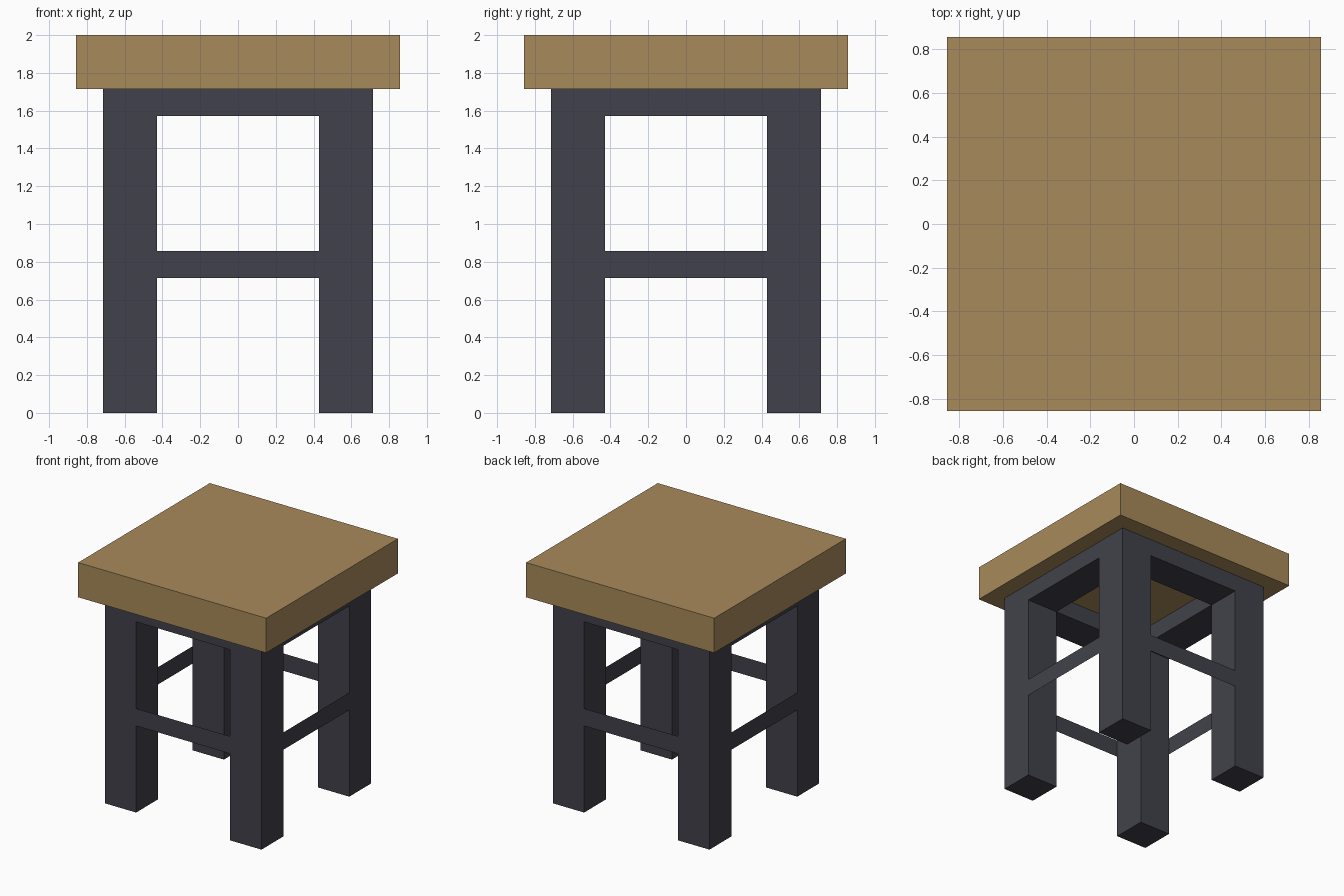
import bpy, bmesh
from mathutils import Matrix, Vector

if "Cube" in bpy.data.objects:
    bpy.data.objects.remove(bpy.data.objects["Cube"])

U = 1 / 14  # module: every dimension is a whole number of these


def material(name, rgb):
    m = bpy.data.materials.new(name)
    m.diffuse_color = (*rgb, 1)
    m.use_nodes = True
    m.node_tree.nodes["Principled BSDF"].inputs["Base Color"].default_value = m.diffuse_color
    return m


wood = material("tan wood", (0.39, 0.255, 0.103))
dark = material("charcoal paint", (0.053, 0.053, 0.069))


def add_object(name, bm, mat):
    me = bpy.data.meshes.new(name)
    bm.to_mesh(me)
    bm.free()
    me.materials.append(mat)
    ob = bpy.data.objects.new(name, me)
    bpy.context.collection.objects.link(ob)
    return ob


def box(name, lo, hi, mat, turn=0):
    """Box between two corners in modules, turned by quarter turns about z."""
    lo, hi = Vector(lo) * U, Vector(hi) * U
    bm = bmesh.new()
    bmesh.ops.create_cube(bm, size=1, matrix=Matrix.Translation((lo + hi) / 2)
                          @ Matrix.Diagonal((*(hi - lo), 1)))
    bm.transform(Matrix.Rotation(turn * 1.5707963268, 4, 'Z'))
    return add_object(name, bm, mat)


def panel(name, x, y, z0, z1, mat, turn):
    """Single upright sheet, flush with the outer leg faces."""
    bm = bmesh.new()
    pts = [(-x, y, z0), (x, y, z0), (x, y, z1), (-x, y, z1)]
    bm.faces.new([bm.verts.new(Vector(p) * U) for p in pts])
    bm.transform(Matrix.Rotation(turn * 1.5707963268, 4, 'Z'))
    return add_object(name, bm, mat)


# Thick square seat
box("seat", (-12, -12, 24), (12, 12, 28), wood)

# Four identical sides: a leg, a deep top rail and a thin stretcher
for i, side in enumerate(("front", "right", "back", "left")):
    box(f"{side}_leg", (-10, -10, 0), (-6, -6, 24), dark, i)
    box(f"{side}_top_rail", (-6, -10, 22), (6, -6, 24), dark, i)
    panel(f"{side}_stretcher", 6, -10, 10, 12, dark, i)
